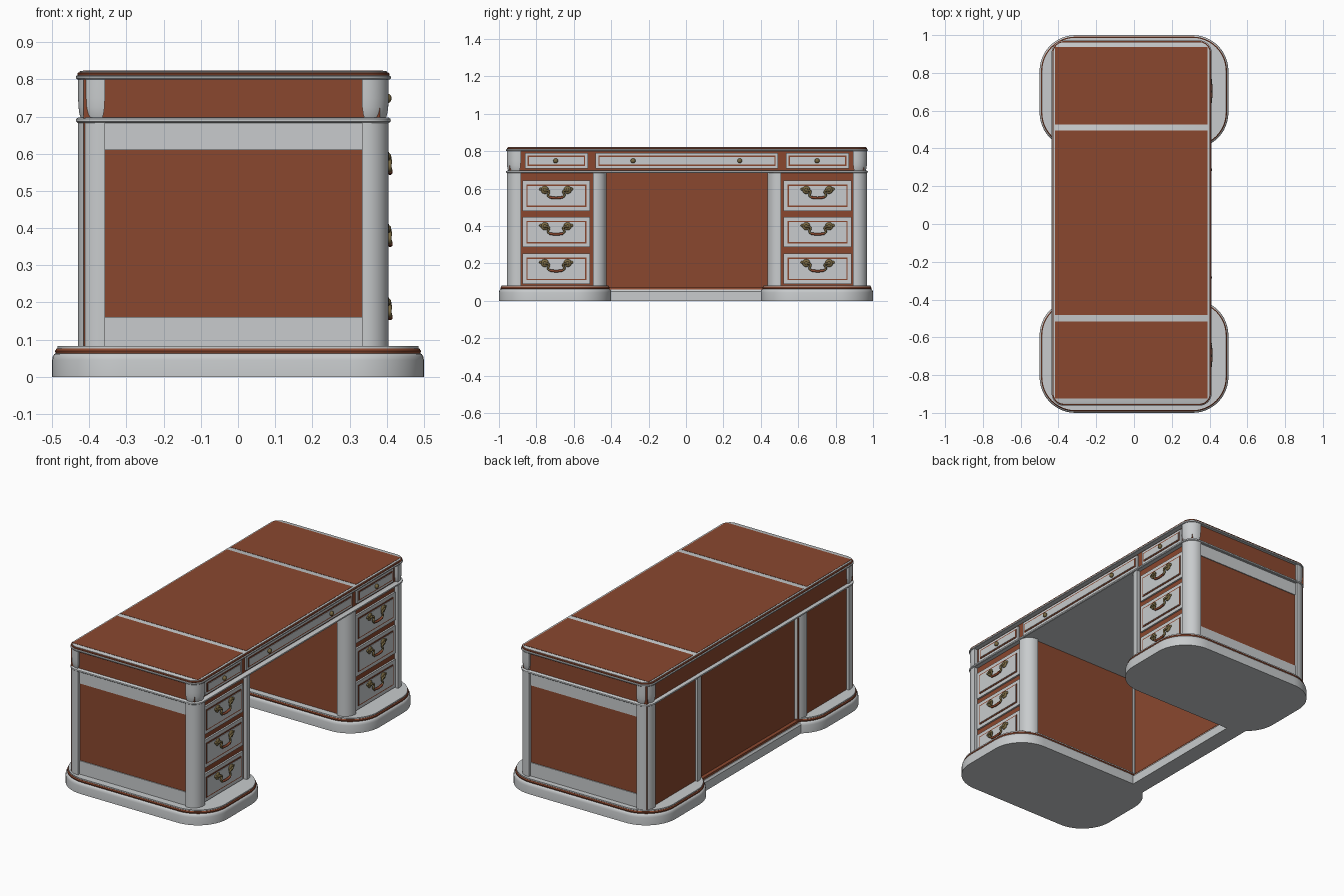
import bpy, bmesh, math
from mathutils import Matrix

if "Cube" in bpy.data.objects:
    bpy.data.objects.remove(bpy.data.objects["Cube"])


def material(name, rgb):
    m = bpy.data.materials.new(name)
    m.diffuse_color = (*rgb, 1)
    m.use_nodes = True
    m.node_tree.nodes["Principled BSDF"].inputs["Base Color"].default_value = m.diffuse_color
    return m


GREY = material("pale grey", (0.58, 0.60, 0.61))
BROWN = material("leather brown", (0.255, 0.064, 0.028))
BRASS = material("old brass", (0.19, 0.14, 0.055))
CY = 0.005  # the cabinet sits slightly off the plinth centre


def finish(name, bm, mat):
    me = bpy.data.meshes.new(name)
    bmesh.ops.recalc_face_normals(bm, faces=bm.faces)
    bm.to_mesh(me)
    bm.free()
    me.shade_smooth()
    me.set_sharp_from_angle(angle=math.radians(35))
    me.materials.append(mat)
    ob = bpy.data.objects.new(name, me)
    bpy.context.collection.objects.link(ob)
    return ob


def outline(x0, x1, y0, y1, radii, inset):
    """Rectangle with a radius per corner, shrunk by inset."""
    x0, x1, y0, y1 = x0 + inset, x1 - inset, y0 + inset, y1 - inset
    corners = [(x0, y0, 1, 1), (x1, y0, -1, 1), (x1, y1, -1, -1), (x0, y1, 1, -1)]
    pts = []
    for i, ((cx, cy, dx, dy), r) in enumerate(zip(corners, radii)):
        if r == 0:
            pts.append((cx, cy))
            continue
        r = max(r - inset, 0.004)
        for k in range(13):
            a = math.pi + i * math.pi / 2 + k * math.pi / 24
            pts.append((cx + dx * r + r * math.cos(a), cy + dy * r + r * math.sin(a)))
    return pts


def loft(name, xs, ys, radii, levels, mat):
    """Stack outlines at (z, inset) levels into a closed solid."""
    bm = bmesh.new()
    y0, y1 = sorted(ys)
    rings = [[bm.verts.new((x, y, z)) for x, y in outline(*xs, y0, y1, radii, d)]
             for z, d in levels]
    n = len(rings[0])
    for a, b in zip(rings, rings[1:]):
        for i in range(n):
            j = (i + 1) % n
            bm.faces.new((a[i], a[j], b[j], b[i]))
    bm.faces.new(rings[0][::-1])
    bm.faces.new(rings[-1])
    return finish(name, bm, mat)


def box(name, xs, ys, zs, mat):
    return loft(name, xs, ys, (0,) * 4, [(zs[0], 0), (zs[1], 0)], mat)


def post(name, xs, ys, sx, sy, levels):
    """Quarter-round post, rounded on its outward corner."""
    order = [(-1, -1), (1, -1), (1, 1), (-1, 1)]
    loft(name, xs, ys, [0.062 if c == (sx, sy) else 0 for c in order], levels, GREY)


def ball(name, loc, scale, mat):
    bm = bmesh.new()
    bmesh.ops.create_uvsphere(bm, u_segments=20, v_segments=12, radius=1)
    bmesh.ops.transform(bm, matrix=Matrix.Translation(loc) @ Matrix.Diagonal((*scale, 1)), verts=bm.verts)
    return finish(name, bm, mat)


def tube(name, pts, radius, mat):
    cu = bpy.data.curves.new(name, 'CURVE')
    cu.dimensions = '3D'
    cu.bevel_depth = radius
    cu.bevel_resolution = 3
    cu.use_fill_caps = True
    sp = cu.splines.new('BEZIER')
    sp.bezier_points.add(len(pts) - 1)
    for p, co in zip(sp.bezier_points, pts):
        p.co = co
        p.handle_left_type = p.handle_right_type = 'AUTO'
    cu.materials.append(mat)
    ob = bpy.data.objects.new(name, cu)
    bpy.context.collection.objects.link(ob)
    bpy.ops.object.select_all(action='DESELECT')
    ob.select_set(True)
    bpy.context.view_layer.objects.active = ob
    bpy.ops.object.convert(target='MESH')


def drawer(name, ys, zs, inset):
    """Grey front with a brown inlay line around a raised grey field."""
    y0, y1 = sorted(ys)
    for part, x, d, mat in (("front", 0.392, 0, GREY), ("inlay", 0.3945, inset, BROWN),
                            ("field", 0.397, inset + 0.007, GREY)):
        box(f"{name}_{part}", (0.375, x), (y0 + d, y1 - d), (zs[0] + d, zs[1] - d), mat)


def handle(name, y, z):
    for s in (-1, 1):
        ball(name + "_rose", (0.398, y + s * 0.061, z), (0.009, 0.021, 0.021), BRASS)
        ball(name + "_boss", (0.404, y + s * 0.061, z), (0.008, 0.009, 0.009), BRASS)
        ball(name + "_rose_tip", (0.398, y + s * 0.082, z + 0.004), (0.006, 0.009, 0.008), BRASS)
        tube(name + "_arm", [(0.406, y + s * 0.058, z), (0.408, y + s * 0.038, z - 0.008),
                             (0.408, y + s * 0.044, z - 0.03), (0.409, y + s * 0.03, z - 0.041)], 0.0055, BRASS)
    tube(name + "_grip", [(0.409, y - 0.036, z - 0.039), (0.409, y, z - 0.043),
                          (0.409, y + 0.036, z - 0.039)], 0.007, BROWN)


R4 = lambda r: (r,) * 4

for s in (-1, 1):
    side = "left" if s < 0 else "right"
    Y = lambda a, b: (CY + s * a, CY + s * b)

    # plinth: rounded base, brown band, top slab
    py = (s * 0.40, s * 1.0)
    loft(side + "_plinth", (-0.5, 0.5), py, R4(0.19),
         [(0, 0), (0.045, 0), (0.055, 0.002), (0.061, 0.006), (0.064, 0.012)], GREY)
    loft(side + "_plinth_band", (-0.5, 0.5), py, R4(0.19),
         [(0.06, 0.012), (0.064, 0.009), (0.070, 0.008), (0.076, 0.012)], BROWN)
    loft(side + "_plinth_top", (-0.5, 0.5), py, R4(0.19),
         [(0.074, 0.014), (0.083, 0.014)], GREY)

    # pedestal carcass and end rails
    box(side + "_pedestal", (-0.415, 0.382), Y(0.445, 0.945), (0.08, 0.686), BROWN)
    for zs in ((0.08, 0.161), (0.61, 0.686)):
        box(side + "_end_rail", (-0.365, 0.338), Y(0.9, 0.950), zs, GREY)

    # quarter-round posts on all four pedestal corners and on the frieze
    for sx, xs in ((-1, (-0.43, -0.358)), (1, (0.333, 0.405))):
        straight = [(0.08, 0), (0.686, 0)]
        post(side + "_outer_post", xs, Y(0.888, 0.963), sx, s, straight)
        post(side + "_inner_post", xs, Y(0.430, 0.502), sx, -s, straight)
        post(side + "_frieze_post", xs, Y(0.888, 0.963), sx, s,
             [(0.694, 0.008), (0.705, 0.004), (0.725, 0.001), (0.75, 0),
              (0.78, 0), (0.802, 0)])

    # pedestal drawers
    for z0 in (0.09, 0.287, 0.481):
        drawer(side + "_drawer", Y(0.517, 0.880), (z0, z0 + 0.162), 0.021)
        handle(side + "_handle", CY + s * 0.699, z0 + 0.112)

    # frieze drawer and knobs
    drawer(side + "_frieze_drawer", Y(0.530, 0.866), (0.708, 0.790), 0.014)
    for ky in (0.285, 0.699):
        ball(side + "_knob", (0.402, CY + s * ky - 0.003, 0.749), (0.011, 0.013, 0.013), BRASS)

# modesty panel and its foot
box("modesty_panel", (-0.395, -0.365), (CY - 0.45, CY + 0.45), (0.06, 0.69), BROWN)
loft("modesty_foot", (-0.43, -0.33), (-0.45, 0.45), R4(0),
     [(0, 0), (0.05, 0), (0.061, 0.008)], GREY)
loft("modesty_foot_band", (-0.43, -0.33), (-0.45, 0.45), R4(0),
     [(0.06, 0.012), (0.072, 0.014)], BROWN)

# waist moulding, frieze and centre drawer
loft("waist_moulding", (-0.436, 0.411), (CY - 0.967, CY + 0.967), R4(0.065),
     [(0.683, 0.005), (0.686, 0.001), (0.690, 0), (0.694, 0.001), (0.697, 0.006)], GREY)
box("frieze", (-0.415, 0.382), (CY - 0.948, CY + 0.948), (0.69, 0.803), BROWN)
drawer("centre_drawer", (CY - 0.488, CY + 0.488), (0.708, 0.790), 0.014)

# desk top: grey edge, brown band, grey rim
top = ((-0.436, 0.411), (CY - 0.967, CY + 0.967), R4(0.065))
loft("top_edge", *top, [(0.800, 0.003), (0.803, 0), (0.808, 0), (0.811, 0.004)], GREY)
loft("top_band", *top, [(0.809, 0.007), (0.812, 0.004), (0.816, 0.004), (0.819, 0.008)], BROWN)
loft("top_rim", *top, [(0.816, 0.010), (0.821, 0.010), (0.822, 0.012)], GREY)

# leather writing panels
for n, ys in (("left", (-0.925, -0.515)), ("centre", (-0.482, 0.495)), ("right", (0.528, 0.938))):
    box(n + "_leather", (-0.417, 0.390), ys, (0.815, 0.8235), BROWN)
